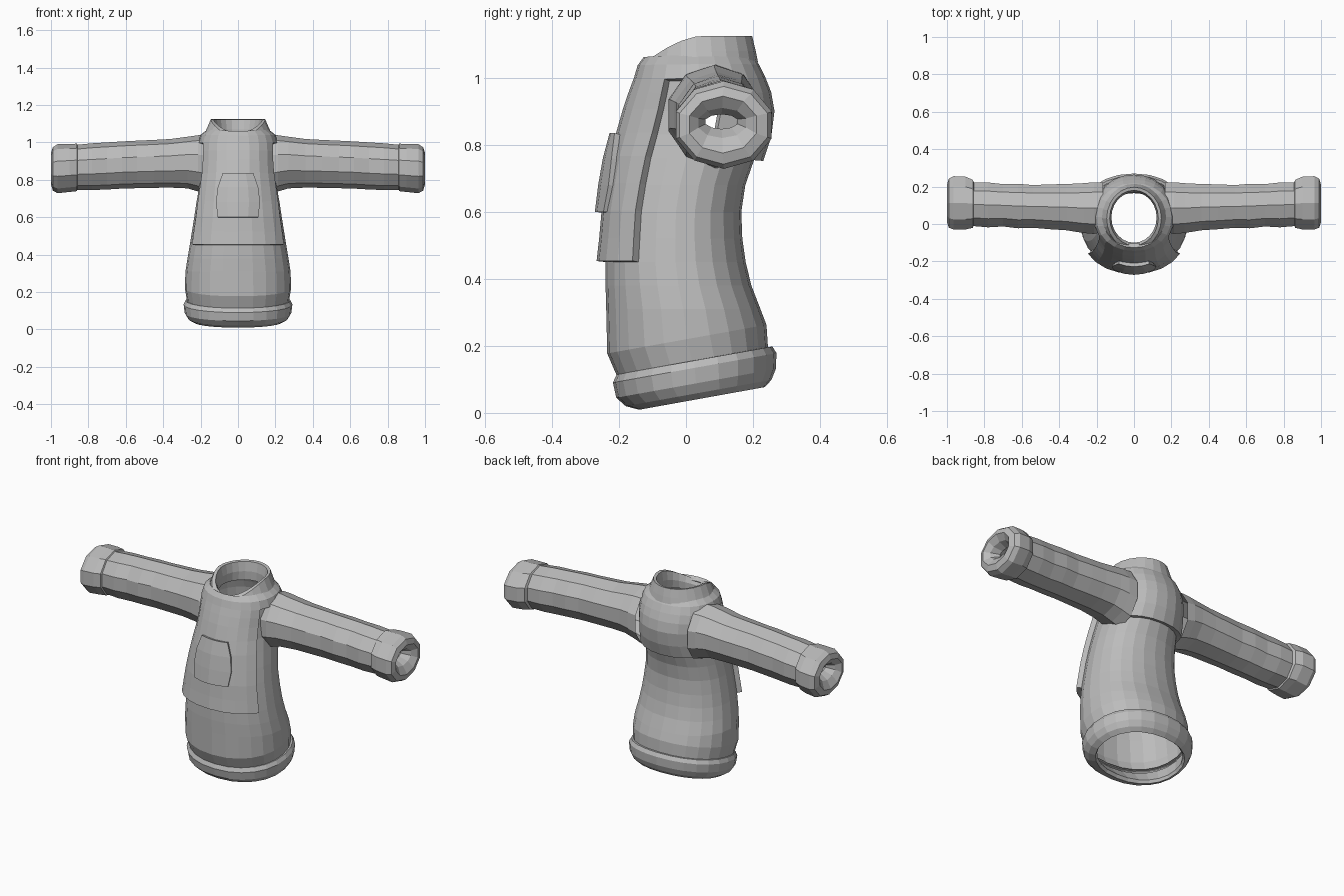
import bpy, bmesh, math

SIDES = 24
grey = bpy.data.materials.new("cloth grey")
grey.diffuse_color = (0.5, 0.5, 0.5, 1)


def finish(name, bm):
    me = bpy.data.meshes.new(name)
    bm.to_mesh(me)
    bm.free()
    me.materials.append(grey)
    ob = bpy.data.objects.new(name, me)
    bpy.context.collection.objects.link(ob)
    return ob


def oval(rx, yf, yb, z, n=SIDES, power=0.92):
    """Rounded ring; z may be a number or a function of y."""
    cy, ry = (yf + yb) / 2, (yb - yf) / 2
    pts = []
    for i in range(n):
        a = 2 * math.pi * i / n - math.pi / 2
        c, s = math.cos(a), math.sin(a)
        x = rx * math.copysign(abs(c) ** power, c)
        y = cy + ry * math.copysign(abs(s) ** power, s)
        pts.append((x, y, z(y) if callable(z) else z))
    return pts


def loft(rings, keep=None):
    """Skin rings; keep(row, column, centre) selects the faces to build."""
    bm = bmesh.new()
    vs = [[bm.verts.new(p) for p in r] for r in rings]
    n = len(rings[0])
    for r in range(len(rings) - 1):
        for i in range(n):
            j = (i + 1) % n
            q = (vs[r][i], vs[r][j], vs[r + 1][j], vs[r + 1][i])
            c = sum((v.co for v in q), q[0].co * 0) / 4
            if keep is None or keep(r, i, c):
                bm.faces.new(q)
    loose = [v for v in bm.verts if not v.link_faces]
    bmesh.ops.delete(bm, geom=loose, context='VERTS')
    return bm


def tilted(z0):
    return lambda y: z0 + 0.18 * (y - 0.03)


# Torso: half width, front y, back y, height
TORSO = [
    (0.272, -0.205, 0.245, tilted(0.15)), (0.284, -0.235, 0.24, tilted(0.225)),
    (0.281, -0.238, 0.222, 0.31), (0.27, -0.24, 0.195, 0.38),
    (0.258, -0.24, 0.178, 0.45), (0.247, -0.232, 0.168, 0.52),
    (0.234, -0.225, 0.165, 0.60), (0.222, -0.212, 0.177, 0.68),
    (0.208, -0.2, 0.205, 0.76), (0.196, -0.182, 0.228, 0.83),
    (0.19, -0.162, 0.237, 0.90), (0.19, -0.145, 0.228, 0.95),
    (0.188, -0.13, 0.212, 0.99), (0.178, -0.12, 0.195, 1.025),
    (0.15, -0.105, 0.18, 1.045)]
rings = [oval(*t) for t in TORSO]


def not_armhole(r, i, c):
    return not (abs(c.x) > 0.12 and math.hypot(c.y - 0.095, c.z - 0.875) < 0.08)


finish("torso", loft(rings, not_armhole))


# Bib panel: front apron, shoulder yoke and short back flap
def in_bib(r, i, c):
    front = i < 4 or i >= SIDES - 4
    back = 7 <= i < SIDES - 7
    return r >= 12 or (front and r >= 4) or (back and r >= 8)


bib = finish("bib_panel", loft(rings, in_bib))
mod = bib.modifiers.new("thickness", 'SOLIDIFY')
mod.thickness, mod.offset = 0.027, 1

# Rolled hem, hanging lower at the front
finish("hem", loft([oval(rx, f, b, tilted(z)) for rx, f, b, z in [
    (0.262, -0.195, 0.235, 0.158), (0.28, -0.207, 0.258, 0.157),
    (0.291, -0.218, 0.27, 0.135), (0.285, -0.208, 0.268, 0.088),
    (0.268, -0.18, 0.255, 0.058), (0.24, -0.14, 0.235, 0.04),
    (0.232, -0.13, 0.222, 0.055), (0.255, -0.185, 0.232, 0.13)]]))


# Collar, dipping at the front
def dip(top, depth):
    return lambda y: top - depth * max(0, (0.05 - y) / 0.19) ** 1.7


finish("collar", loft([oval(rx, f, b, dip(z, d), power=1) for rx, f, b, z, d in [
    (0.18, -0.15, 0.215, 1.045, 0.06), (0.165, -0.147, 0.208, 1.08, 0.075),
    (0.146, -0.138, 0.197, 1.125, 0.095), (0.13, -0.115, 0.18, 1.122, 0.09),
    (0.121, -0.1, 0.17, 1.07, 0.07), (0.125, -0.1, 0.17, 1.02, 0.05)]]))


# Sleeves and cuffs: x, centre y, centre z, radius y, radius z
def tube(rows, side):
    out = []
    for x, cy, cz, ry, rz in rows:
        out.append([(side * x, cy + ry * math.cos(a), cz + rz * math.sin(a))
                    for a in (math.tau * (k + 0.5) / 10 for k in range(10))])
    bm = loft(out)
    if side < 0:
        bmesh.ops.reverse_faces(bm, faces=bm.faces[:])
    # Face the skin outward
    bmesh.ops.reverse_faces(bm, faces=bm.faces[:])
    return bm


SLEEVE = [
    (0.165, 0.09, 0.88, 0.14, 0.16), (0.215, 0.085, 0.888, 0.145, 0.15),
    (0.27, 0.085, 0.892, 0.14, 0.138), (0.36, 0.09, 0.888, 0.13, 0.13),
    (0.45, 0.092, 0.885, 0.126, 0.128), (0.54, 0.094, 0.882, 0.12, 0.127),
    (0.62, 0.096, 0.879, 0.125, 0.126), (0.70, 0.1, 0.874, 0.119, 0.126),
    (0.78, 0.102, 0.87, 0.126, 0.125), (0.87, 0.106, 0.866, 0.122, 0.12)]
CUFF = [
    (0.855, 0.108, 0.868, 0.118, 0.115), (0.862, 0.108, 0.866, 0.135, 0.127),
    (0.90, 0.112, 0.863, 0.148, 0.128), (0.965, 0.113, 0.859, 0.15, 0.131),
    (0.99, 0.112, 0.858, 0.138, 0.116), (1.0, 0.11, 0.86, 0.105, 0.085),
    (0.975, 0.108, 0.865, 0.075, 0.045), (0.93, 0.106, 0.869, 0.05, 0.022),
    (0.87, 0.106, 0.87, 0.07, 0.06)]
for side, label in ((1, "right"), (-1, "left")):
    finish(label + "_sleeve", tube(SLEEVE, side))
    finish(label + "_cuff", tube(CUFF, side))

# Chest pocket: half width, front y, height; rows curve with the chest
bm = bmesh.new()
grid = []
for hw, y, z in [(0.108, -0.272, 0.60), (0.118, -0.262, 0.68),
                 (0.108, -0.248, 0.76), (0.082, -0.228, 0.835)]:
    grid.append([bm.verts.new((hw * t, y + 2.2 * (hw * t) ** 2, z))
                 for t in (-1, -0.5, 0, 0.5, 1)])
for a, b in zip(grid, grid[1:]):
    for k in range(4):
        bm.faces.new((a[k], a[k + 1], b[k + 1], b[k]))
pocket = finish("chest_pocket", bm)
mod = pocket.modifiers.new("thickness", 'SOLIDIFY')
mod.thickness, mod.offset = 0.035, -1
